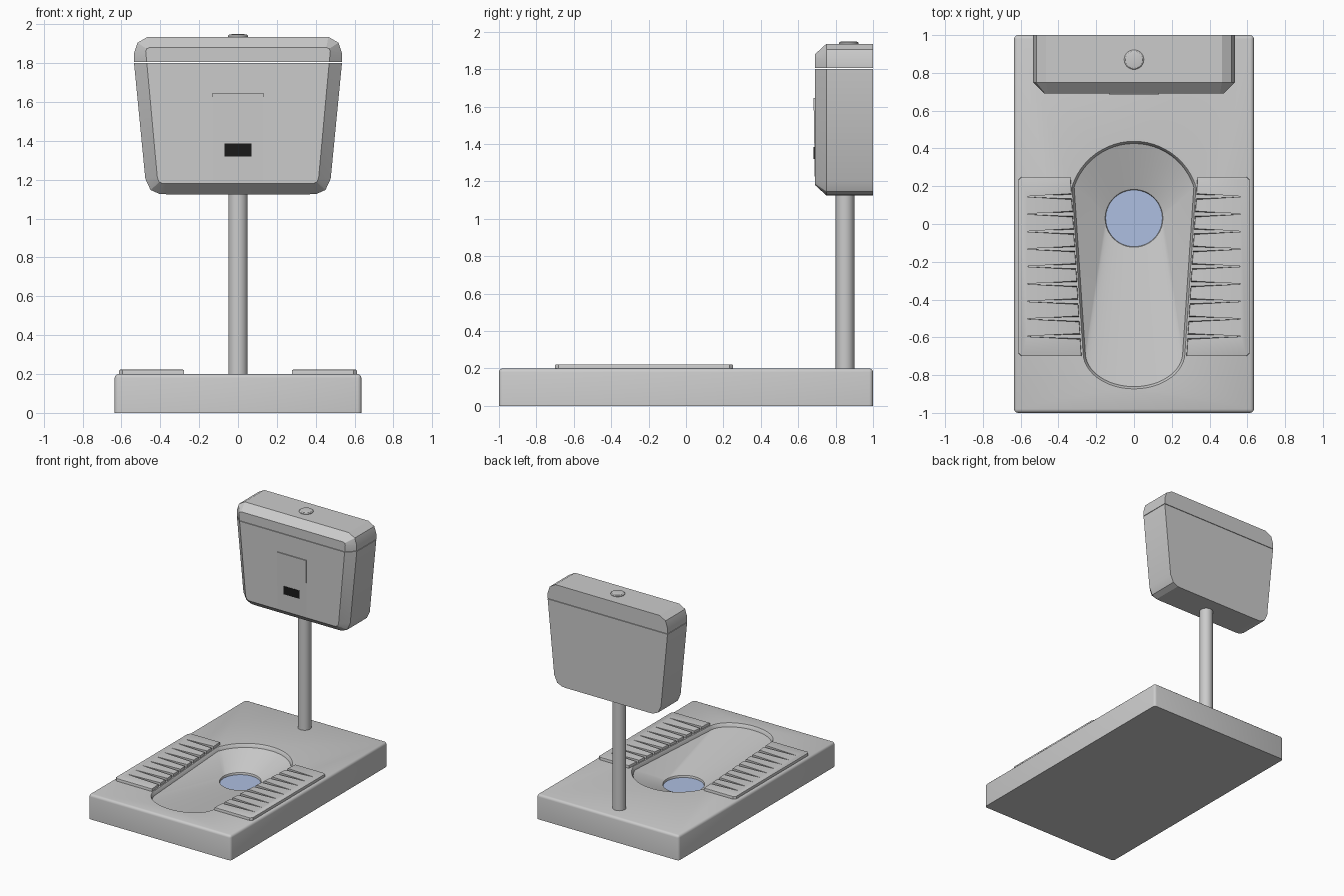
import bpy, bmesh, math
from mathutils import Vector

if "Cube" in bpy.data.objects:
    bpy.data.objects.remove(bpy.data.objects["Cube"])


def finish(name, bm, angle=30, color=None):
    bmesh.ops.recalc_face_normals(bm, faces=bm.faces)
    me = bpy.data.meshes.new(name)
    bm.to_mesh(me)
    bm.free()
    ob = bpy.data.objects.new(name, me)
    bpy.context.collection.objects.link(ob)
    if color:
        mat = bpy.data.materials.new(name + "_mat")
        mat.diffuse_color = color
        mat.use_nodes = True
        mat.node_tree.nodes["Principled BSDF"].inputs["Base Color"].default_value = mat.diffuse_color
        me.materials.append(mat)
    smooth(ob, angle)
    return ob


def activate(ob):
    bpy.ops.object.select_all(action='DESELECT')
    ob.select_set(True)
    bpy.context.view_layer.objects.active = ob


def smooth(ob, angle):
    activate(ob)
    bpy.ops.object.shade_smooth_by_angle(angle=math.radians(angle))


def loft(rings):
    bm = bmesh.new()
    loops = [[bm.verts.new(p) for p in r] for r in rings]
    n = len(loops[0])
    for a, b in zip(loops, loops[1:]):
        for i in range(n):
            j = (i + 1) % n
            bm.faces.new((a[i], a[j], b[j], b[i]))
    bm.faces.new(loops[0])
    bm.faces.new(loops[-1])
    return bm


def box(x0, x1, y0, y1, z0, z1):
    return loft([[(x0, y0, z), (x1, y0, z), (x1, y1, z), (x0, y1, z)] for z in (z0, z1)])


def disc_stack(cx, cy, levels, n=40):
    return loft([[(cx + r * math.cos(2 * math.pi * i / n), cy + r * math.sin(2 * math.pi * i / n), z)
                  for i in range(n)] for r, z in levels])


# floor slab with softened upper edges
bm = box(-0.635, 0.635, -1, 1, 0, 0.2)
edges = [e for e in bm.edges if max(v.co.z for v in e.verts) > 0.1]
bmesh.ops.bevel(bm, geom=edges, offset=0.02, segments=3, profile=0.5, affect='EDGES')
slab = finish("floor_slab", bm)


# bowl cutter: wide keyhole outline lofted down to a round drain
def opening(inset, z, n=24):
    pts = []
    a0 = math.radians(18)
    for i in range(n + 1):
        a = a0 + (math.pi - 2 * a0) * i / n
        r = 0.342 - inset
        pts.append((r * math.cos(a), 0.093 + r * math.sin(a), z))
    for i in range(n + 1):
        a = math.pi + math.pi * i / n
        pts.append(((0.267 - inset) * math.cos(a), -0.68 + (0.19 - inset) * math.sin(a), z))
    return pts


def drain(r, z, n=24):
    pts = []
    for start, span in ((0.06, math.pi - 0.12), (math.pi, math.pi)):
        for i in range(n + 1):
            a = start + span * i / n
            pts.append((r * math.cos(a), 0.03 + r * math.sin(a), z))
    # keep the two arcs from sharing a point
    return pts


cutter = finish("bowl_cutter", loft([
    opening(-0.003, 0.25), opening(-0.003, 0.2), opening(0.003, 0.192), opening(0.009, 0.172),
    drain(0.153, 0.078), drain(0.15, 0.07), drain(0.15, 0.045)]))
cutter.hide_render = True
mod = slab.modifiers.new("bowl", 'BOOLEAN')
mod.operation = 'DIFFERENCE'
mod.solver = 'EXACT'
mod.object = cutter
activate(slab)
bpy.ops.object.modifier_apply(modifier="bowl")
bpy.data.objects.remove(cutter)
smooth(slab, 35)

# water in the drain
finish("water", disc_stack(0, 0.03, [(0.151, 0.046), (0.151, 0.062)]), color=(0.42, 0.52, 0.75, 1))


# ribbed foot pads: comb outline with grooves open to the bowl side
def inner_x(y):
    return 0.278 + 0.058 * (y + 0.7) / 0.95


outline = [(inner_x(-0.7), -0.7), (0.595, -0.7), (0.612, -0.683),
           (0.612, 0.233), (0.595, 0.25), (inner_x(0.25), 0.25)]
for k in range(9):
    y = 0.145 - 0.0925 * k
    outline += [(inner_x(y), y + 0.011), (0.57, y + 0.006), (0.57, y - 0.006), (inner_x(y), y - 0.011)]
bm = loft([[(x, y, z) for x, y in outline] for z in (0.19, 0.222)])
rim = [e for e in bm.edges if all(v.co.z > 0.22 for v in e.verts)]
bmesh.ops.bevel(bm, geom=rim, offset=0.005, segments=2, profile=0.5, affect='EDGES')
pads = finish("foot_pads", bm)
pads.modifiers.new("mirror", 'MIRROR')

# flush pipe
finish("flush_pipe", disc_stack(0, 0.85, [(0.05, 0.19), (0.05, 1.14)], 32))

# cistern: tapered outline with a chamfered front, split into tank and lid
back_half = [(0.37, 1.125), (0.405, 1.127), (0.45, 1.147), (0.477, 1.205),
             (0.535, 1.80), (0.535, 1.85), (0.517, 1.905), (0.465, 1.935)]
front_half = [(0.37, 1.18), (0.385, 1.18), (0.405, 1.187), (0.415, 1.21),
              (0.469, 1.80), (0.475, 1.86), (0.47, 1.874), (0.455, 1.88)]


def ring(half, y):
    return [(x, y, z) for x, z in half] + [(-x, y, z) for x, z in reversed(half)]


def cistern_part(name, cut_z, keep_upper):
    bm = loft([ring(back_half, 1.0), ring(back_half, 0.75), ring(front_half, 0.69)])
    bmesh.ops.bisect_plane(bm, geom=bm.verts[:] + bm.edges[:] + bm.faces[:],
                           plane_co=Vector((0, 0, cut_z)), plane_no=Vector((0, 0, 1)),
                           clear_inner=keep_upper, clear_outer=not keep_upper)
    bmesh.ops.holes_fill(bm, edges=[e for e in bm.edges if e.is_boundary], sides=0)
    finish(name, bm, 20)


cistern_part("cistern_tank", 1.801, False)
cistern_part("cistern_lid", 1.805, True)

# wedge shaped front panel and dark sensor window
finish("front_panel", loft([
    [(-0.13, y, z), (0.13, y, z), (0.13, 0.70, z), (-0.13, 0.70, z)]
    for y, z in ((0.689, 1.185), (0.682, 1.645))]))
finish("sensor_window", box(-0.07, 0.07, 0.683, 0.70, 1.32, 1.385), color=(0.01, 0.01, 0.01, 1))

# flush button
finish("flush_button", disc_stack(0, 0.87, [(0.052, 1.93), (0.052, 1.94), (0.046, 1.946), (0.03, 1.949)]))
